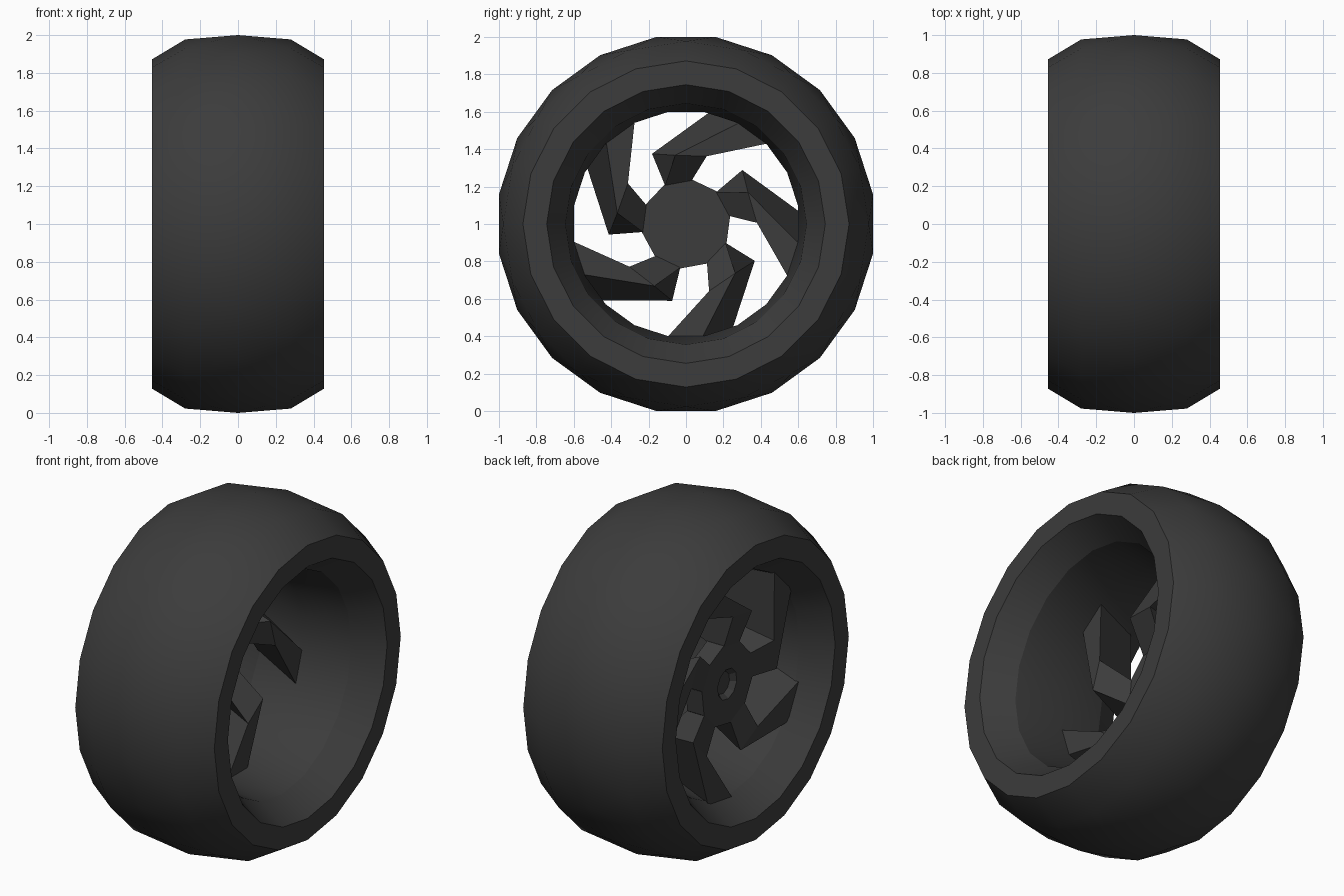
import bpy, bmesh, math

if "Cube" in bpy.data.objects:
    bpy.data.objects.remove(bpy.data.objects["Cube"])

N = 20  # sides of the tyre

dark = bpy.data.materials.new("dark_grey")
dark.diffuse_color = (0.045, 0.045, 0.045, 1)
dark.use_nodes = True
dark.node_tree.nodes["Principled BSDF"].inputs["Base Color"].default_value = dark.diffuse_color


def pt(x, r, deg):
    """Point around the wheel axle (axle along x, centre at z = 1)."""
    a = math.radians(deg)
    return (x, r * math.cos(a), 1 + r * math.sin(a))


def finish(name, bm, smooth):
    bmesh.ops.recalc_face_normals(bm, faces=bm.faces[:])
    me = bpy.data.meshes.new(name)
    bm.to_mesh(me)
    bm.free()
    me.materials.append(dark)
    ob = bpy.data.objects.new(name, me)
    bpy.context.collection.objects.link(ob)
    if smooth:
        bpy.ops.object.select_all(action='DESELECT')
        ob.select_set(True)
        bpy.context.view_layer.objects.active = ob
        bpy.ops.object.shade_smooth_by_angle(angle=math.radians(24))
    return ob


# Tyre and rim: closed profile of (x, radius, half-step offset)
half = [(0, 1.0125, 1), (0.28, 0.977, 0), (0.455, 0.872, 0),
        (0.455, 0.745, 0), (0.29, 0.645, 0), (0, 0.607, 1)]
profile = half + [(-x, r, o) for x, r, o in reversed(half[1:-1])]
bm = bmesh.new()
rings = [[bm.verts.new(pt(x, r, 90 + 360 / N * (i + o / 2))) for i in range(N)]
         for x, r, o in profile]
for k in range(len(rings)):
    k2 = (k + 1) % len(rings)
    a, b, oa, ob_ = rings[k], rings[k2], profile[k][2], profile[k2][2]
    if oa > ob_:
        a, b = b, a
    for i in range(N):
        j = (i + 1) % N
        if oa == ob_:
            bm.faces.new((a[i], a[j], b[j], b[i]))
        else:  # staggered rings meet in triangles
            bm.faces.new((a[i], a[j], b[i]))
            bm.faces.new((a[j], b[j], b[i]))
finish("tyre_and_rim", bm, True)

# Hub: ten-sided disc with a shallow recess on the outer side
bm = bmesh.new()
hub = [(-0.16, 0.24), (-0.27, 0.24), (-0.27, 0.09), (-0.24, 0.065)]
rings = [[bm.verts.new(pt(x, r, 10.5 + 36 * i)) for i in range(10)] for x, r in hub]
for a, b in zip(rings, rings[1:]):
    for i in range(10):
        j = (i + 1) % 10
        bm.faces.new((a[i], a[j], b[j], b[i]))
bm.faces.new(rings[0])
bm.faces.new(rings[-1])
finish("hub", bm, False)

# Spokes: skewed four-sided beams with a kink, five around the hub
sections = [
    [(-0.16, 0.235, 118.5), (-0.16, 0.235, 82.5), (-0.27, 0.235, 82.5), (-0.27, 0.235, 118.5)],
    [(-0.02, 0.372, 99), (-0.02, 0.379, 73), (-0.305, 0.405, 90.6), (-0.305, 0.417, 115.8)],
    [(0.0, 0.615, 62), (0.0, 0.615, 44.5), (-0.305, 0.665, 54), (-0.305, 0.665, 74)],
]
for s in range(5):
    bm = bmesh.new()
    rows = [[bm.verts.new(pt(x, r, d + 72 * s)) for x, r, d in sec] for sec in sections]
    for a, b in zip(rows, rows[1:]):
        for i in range(4):
            j = (i + 1) % 4
            bm.faces.new((a[i], a[j], b[j], b[i]))
    bm.faces.new(rows[0])
    bm.faces.new(rows[-1])
    finish(f"spoke_{s + 1}", bm, False)
